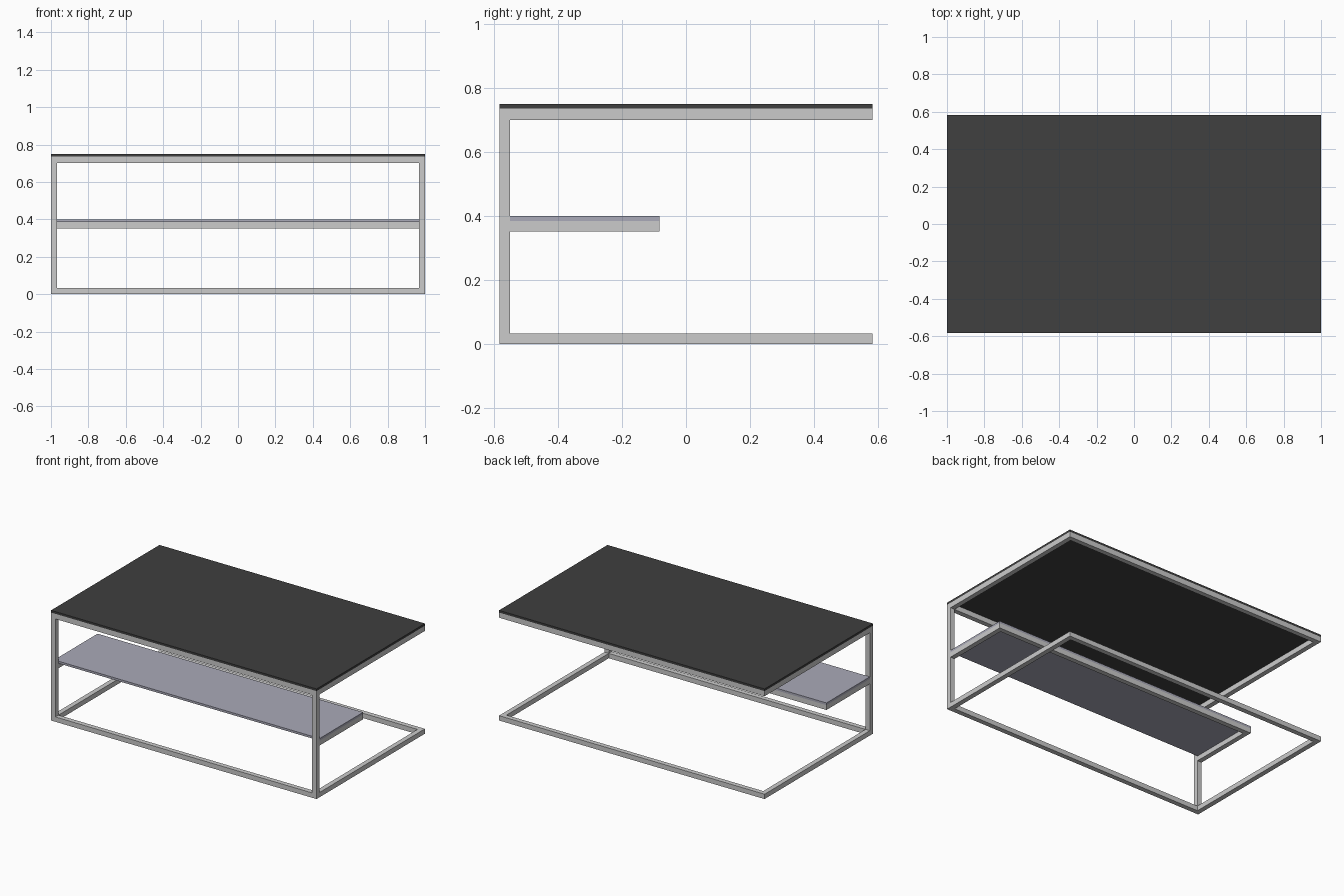
import bpy

if "Cube" in bpy.data.objects:
    bpy.data.objects.remove(bpy.data.objects["Cube"])

T = 0.033           # square tube thickness
X, Y = 1.0, 0.583   # half width and half depth


def material(name, rgb):
    m = bpy.data.materials.new(name)
    m.diffuse_color = (*rgb, 1)
    m.use_nodes = True
    m.node_tree.nodes["Principled BSDF"].inputs["Base Color"].default_value = m.diffuse_color
    return m


dark = material("dark_top", (0.05, 0.05, 0.05))
pale = material("pale_shelf", (0.40, 0.40, 0.48))


def box(name, x, y, z, mat=None):
    """Box from (min, max) pairs on each axis."""
    ranges = (x, y, z)
    bpy.ops.mesh.primitive_cube_add(size=1, location=[(a + b) / 2 for a, b in ranges])
    ob = bpy.context.object
    ob.name = name
    ob.scale = [b - a for a, b in ranges]
    bpy.ops.object.transform_apply(location=False, rotation=False, scale=True)
    if mat:
        ob.data.materials.append(mat)
    return ob


sides = (("left", -1), ("right", 1))


def side_x(s):
    return sorted((s * X, s * (X - T)))


# Base and top frames: front and back rails joined by side rails
for level, z in (("base", (0, T)), ("top", (0.70, 0.735))):
    box(level + "_front_rail", (-X, X), (-Y, -Y + T), z)
    box(level + "_back_rail", (-X, X), (Y - T, Y), z)
    for side, s in sides:
        box(f"{level}_{side}_rail", side_x(s), (-Y + T, Y - T), z)

# Front posts and the shelf brackets reaching back from them
for side, s in sides:
    box(side + "_post", side_x(s), (-Y, -Y + T), (T, 0.70))
    box(side + "_shelf_rail", side_x(s), (-Y + T, -0.083 - T), (0.352, 0.385))
box("shelf_back_rail", (-X, X), (-0.083 - T, -0.083), (0.352, 0.385))

# Panels
box("shelf_panel", (-X, X), (-Y + T, -0.083), (0.385, 0.40), pale)
box("table_top", (-X, X), (-Y, Y), (0.735, 0.75), dark)
